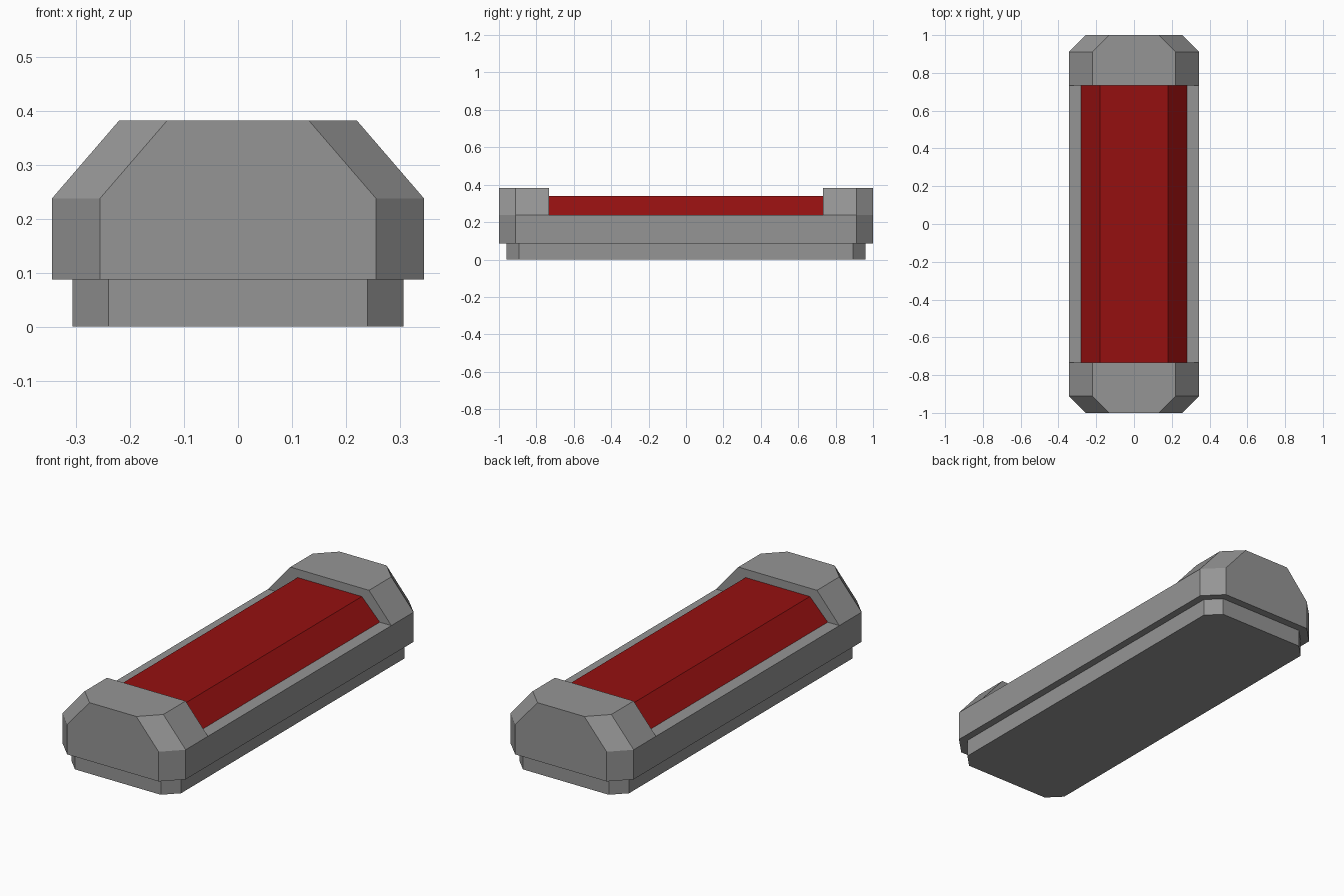
import bpy
import bmesh

cube = bpy.data.objects.get("Cube")
if cube:
    bpy.data.objects.remove(cube, do_unlink=True)


def material(name, color):
    mat = bpy.data.materials.new(name)
    mat.use_nodes = True
    mat.diffuse_color = color
    mat.node_tree.nodes["Principled BSDF"].inputs["Base Color"].default_value = color
    return mat


def finish(bm, name, mat):
    bmesh.ops.recalc_face_normals(bm, faces=bm.faces[:])
    mesh = bpy.data.meshes.new(name)
    bm.to_mesh(mesh)
    bm.free()
    mesh.materials.append(mat)
    obj = bpy.data.objects.new(name, mesh)
    bpy.context.collection.objects.link(obj)
    return obj


def prism(profile, offset):
    """Extrude a closed outline of 3D points along an offset."""
    bm = bmesh.new()
    face = bm.faces.new([bm.verts.new(p) for p in profile])
    new = bmesh.ops.extrude_face_region(bm, geom=[face], use_keep_orig=True)
    verts = [g for g in new["geom"] if isinstance(g, bmesh.types.BMVert)]
    bmesh.ops.translate(bm, verts=verts, vec=offset)
    return bm


def octagon(x, y, cut_x, cut_y, z):
    """Rectangle with clipped corners."""
    quarter = [(x, cut_y), (cut_x, y)]
    half = quarter + [(-a, b) for a, b in reversed(quarter)]
    return [(a, b, z) for a, b in half + [(-a, -b) for a, b in half]]


gray = material("gray metal", (0.30, 0.30, 0.30, 1))
red = material("deep red", (0.30, 0.005, 0.005, 1))

LEDGE, CAP_Y = 0.237, 0.733

# Recessed base
finish(prism(octagon(0.307, 0.96, 0.24, 0.893, 0), (0, 0, 0.087)), "base", gray)

# Housing: clipped slab whose two ends rise into tapered caps
bm = prism(octagon(0.345, 1, 0.256, 0.911, 0.087), (0, 0, LEDGE - 0.087))
for side in (-1, 1):
    top = [f for f in bm.faces if all(v.co.z > LEDGE - 0.001 for v in f.verts)]
    edges = {e for f in top for e in f.edges}
    verts = {v for f in top for v in f.verts}
    bmesh.ops.bisect_plane(bm, geom=top + list(edges) + list(verts),
                           plane_co=(0, side * CAP_Y, 0), plane_no=(0, 1, 0))
ends = [f for f in bm.faces if all(v.co.z > LEDGE - 0.001 for v in f.verts)
        and abs(f.calc_center_median().y) > CAP_Y]
for face in bmesh.ops.extrude_discrete_faces(bm, faces=ends)["faces"]:
    for v in face.verts:
        v.co.x -= 0.125 if v.co.x > 0 else -0.125
        v.co.z = 0.382
bmesh.ops.recalc_face_normals(bm, faces=bm.faces[:])
bmesh.ops.dissolve_limit(bm, angle_limit=0.01, verts=bm.verts[:], edges=bm.edges[:])
finish(bm, "housing", gray)

# Red bar between the caps
bar = [(-0.28, -CAP_Y, LEDGE), (0.28, -CAP_Y, LEDGE),
       (0.18, -CAP_Y, 0.34), (-0.18, -CAP_Y, 0.34)]
finish(prism(bar, (0, 2 * CAP_Y, 0)), "red_bar", red)
